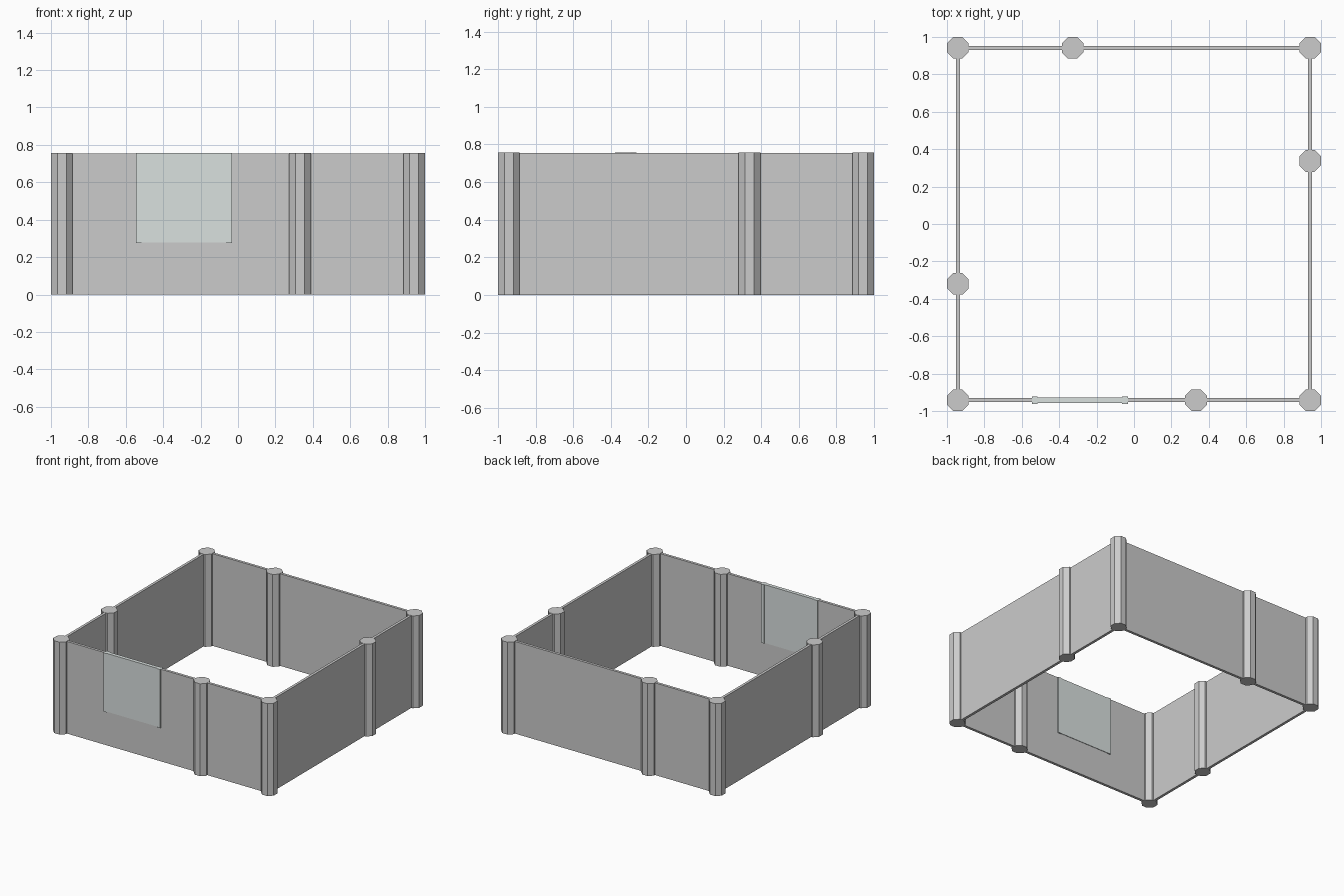
import bpy, math

if "Cube" in bpy.data.objects:
    bpy.data.objects.remove(bpy.data.objects["Cube"])

H = 0.755   # wall height
C = 0.942   # wall centre line
T = 0.022   # wall thickness
R = 0.058   # post half width across flats


def box(name, x, y, z):
    """Box from (min, max) ranges on each axis."""
    bpy.ops.mesh.primitive_cube_add(
        size=1, location=[(a + b) / 2 for a, b in (x, y, z)])
    ob = bpy.context.object
    ob.name = name
    ob.scale = [b - a for a, b in (x, y, z)]
    bpy.ops.object.transform_apply(location=False, rotation=False, scale=True)
    return ob


def post(name, x, y):
    """Octagonal post with flats facing the axes."""
    bpy.ops.mesh.primitive_cylinder_add(
        vertices=8, radius=R / math.cos(math.pi / 8), depth=H + 0.002,
        location=(x, y, (H + 0.002) / 2), rotation=(0, 0, math.pi / 8))
    bpy.context.object.name = name


# Four walls
for side, s in (("front", -1), ("back", 1)):
    box(side + "_wall", (-C, C), (s * C - T / 2, s * C + T / 2), (0, H))
for side, s in (("left", -1), ("right", 1)):
    box(side + "_wall", (s * C - T / 2, s * C + T / 2), (-C, C), (0, H))

# Corner posts
for sx in (-1, 1):
    for sy in (-1, 1):
        post("corner_post", sx * C, sy * C)

# Intermediate posts, arranged as a pinwheel
for side, x, y in (("front", 0.332, -C), ("right", C, 0.337),
                   ("back", -0.328, C), ("left", -C, -0.32)):
    post(side + "_mid_post", x, y)

# Sliding panel with narrow rails in the front wall
tint = bpy.data.materials.new("panel_tint")
tint.diffuse_color = (0.70, 0.75, 0.74, 1)
tint.use_nodes = True
tint.node_tree.nodes["Principled BSDF"].inputs["Base Color"].default_value = tint.diffuse_color
parts = [box("panel", (-0.517, -0.063), (-C - 0.015, -C + 0.015), (0.278, H + 0.001))]
for x in (-0.546, -0.063):
    parts.append(box("panel_rail", (x, x + 0.03), (-C - 0.02, -C + 0.02), (0.275, H + 0.001)))
for p in parts:
    p.data.materials.append(tint)
